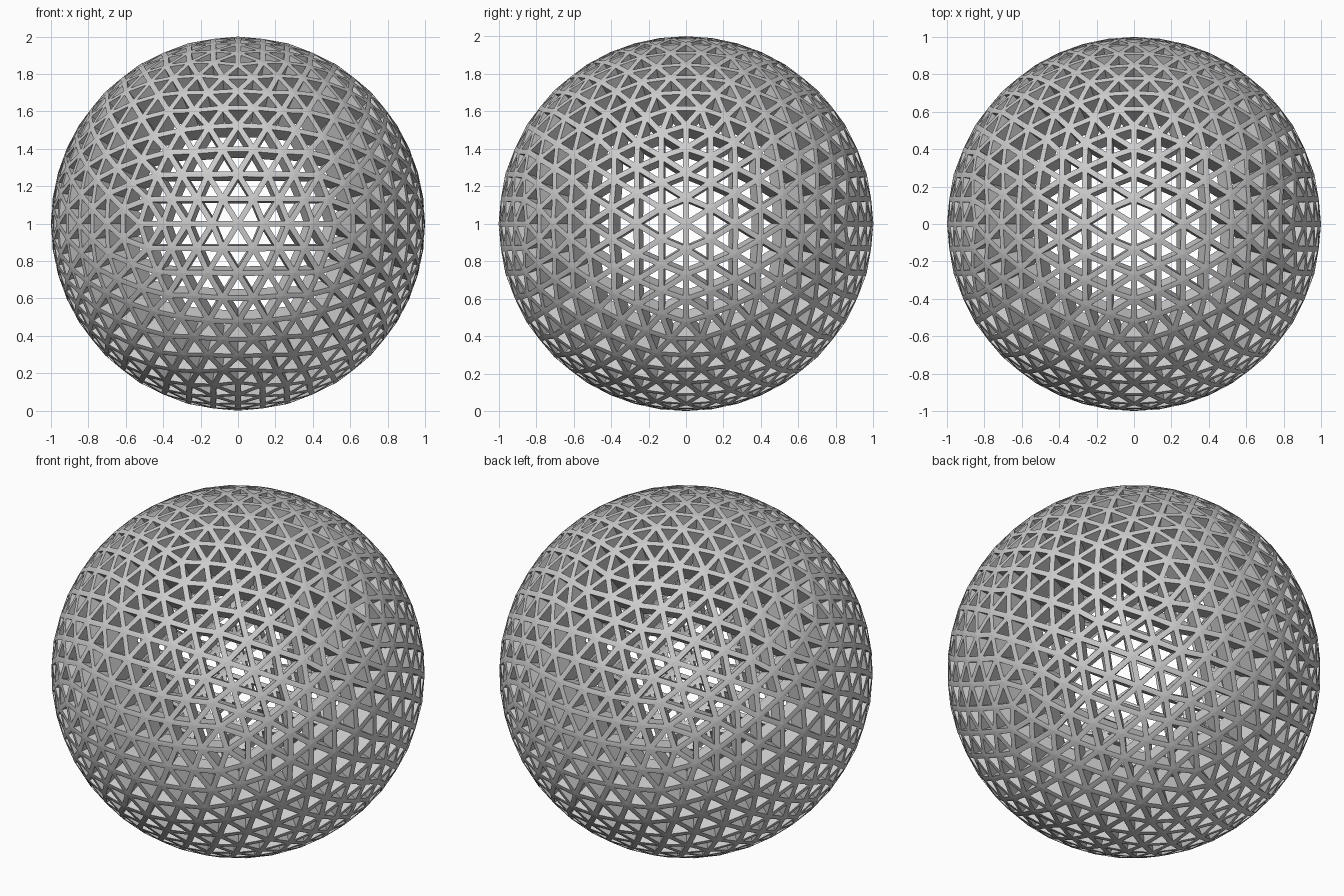
import bpy, bmesh
from mathutils import Vector

if "Cube" in bpy.data.objects:
    bpy.data.objects.remove(bpy.data.objects["Cube"])

PHI = (1 + 5 ** 0.5) / 2
HALF_STRUT = 0.015   # half of a strut's width
DEPTH = 0.1          # radial depth of the struts

bm = bmesh.new()

# Icosahedron with its two-fold axes along x, y and z
for a in (-1, 1):
    for b in (-PHI, PHI):
        for co in ((0, a, b), (a, b, 0), (b, 0, a)):
            bm.verts.new(Vector(co).normalized())
bmesh.ops.convex_hull(bm, input=bm.verts[:])

# Split every triangle in four, three times, pushing points to the unit sphere
for _ in range(3):
    bmesh.ops.subdivide_edges(bm, edges=bm.edges[:], cuts=1, use_grid_fill=True)
    for v in bm.verts:
        v.co.normalize()
bmesh.ops.recalc_face_normals(bm, faces=bm.faces[:])

# Inset each triangle and remove its centre to leave flat struts
panels = bm.faces[:]
bmesh.ops.inset_individual(bm, faces=panels, thickness=HALF_STRUT, use_even_offset=True)
bmesh.ops.delete(bm, geom=panels, context='FACES')

mesh = bpy.data.meshes.new("lattice_sphere")
bm.to_mesh(mesh)
bm.free()
sphere = bpy.data.objects.new("lattice_sphere", mesh)
bpy.context.collection.objects.link(sphere)
sphere.location.z = 1

# Thicken the struts inward
solid = sphere.modifiers.new("strut_depth", 'SOLIDIFY')
solid.thickness = DEPTH
solid.offset = -1
